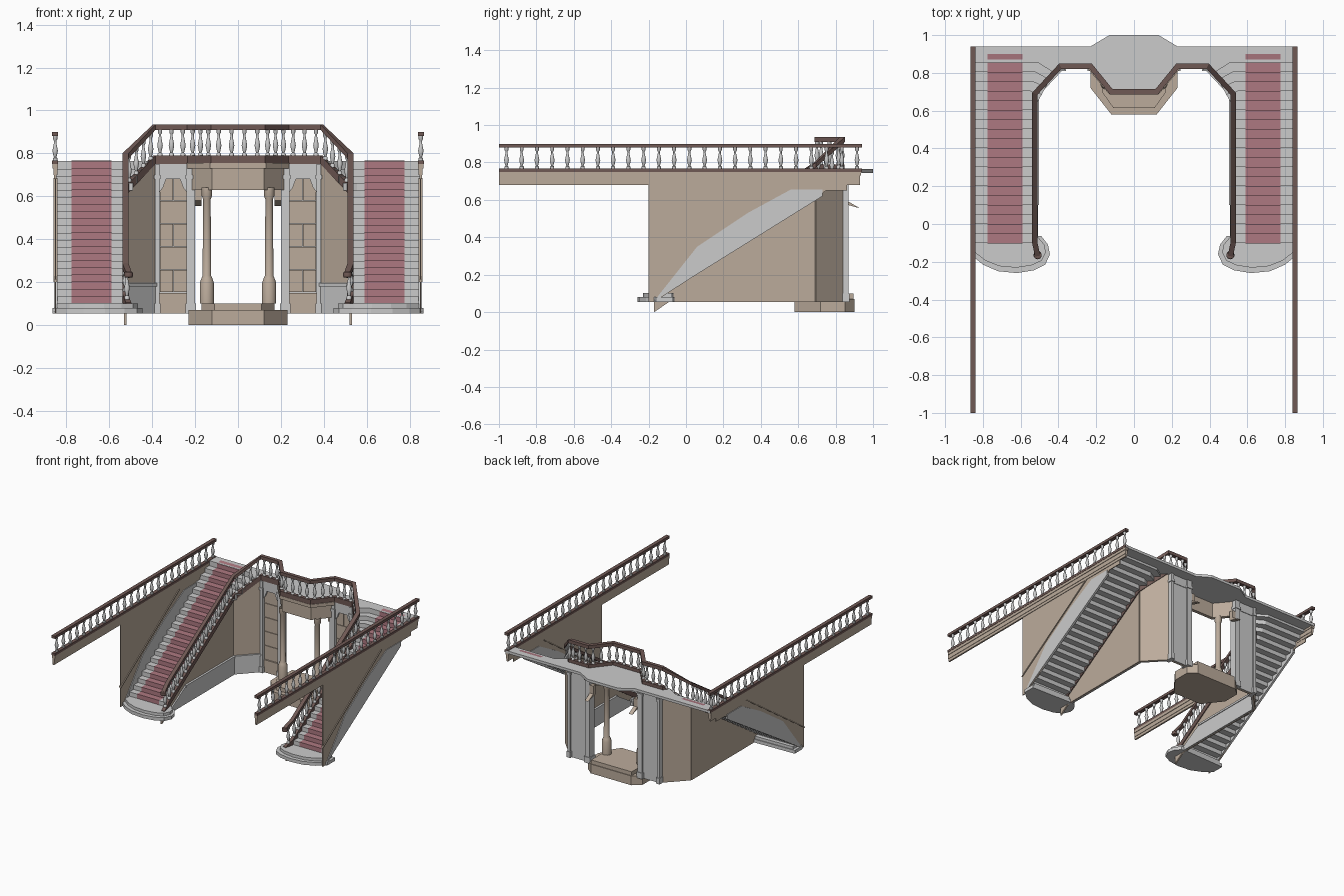
import bpy, math
from mathutils import Vector

if "Cube" in bpy.data.objects:
    bpy.data.objects.remove(bpy.data.objects["Cube"])


def material(name, rgb):
    m = bpy.data.materials.new(name)
    m.diffuse_color = (*rgb, 1)
    m.use_nodes = True
    m.node_tree.nodes["Principled BSDF"].inputs["Base Color"].default_value = m.diffuse_color
    return m


STONE = material("tan_stone", (.5, .41, .33))
WOOD = material("dark_wood", (.16, .1, .09))
RED = material("red_carpet", (.42, .19, .22))


def make(name, verts, faces, mat=None, mirror=True, smooth=False, recalc=True):
    me = bpy.data.meshes.new(name)
    me.from_pydata([tuple(v) for v in verts], [], faces)
    if recalc:
        import bmesh
        bm = bmesh.new()
        bm.from_mesh(me)
        bmesh.ops.recalc_face_normals(bm, faces=bm.faces)
        bm.to_mesh(me)
        bm.free()
    ob = bpy.data.objects.new(name, me)
    bpy.context.collection.objects.link(ob)
    if mat:
        me.materials.append(mat)
    if smooth:
        bpy.context.view_layer.objects.active = ob
        ob.select_set(True)
        bpy.ops.object.shade_smooth_by_angle(angle=math.radians(50))
        ob.select_set(False)
    if mirror:
        ob.modifiers.new("mirror", 'MIRROR')
    return ob


def prism(name, pts, axis, a, b, mat=None):
    """Extrude a 2D outline along an axis from a to b."""
    put = {'x': lambda p, h: (h, p[0], p[1]), 'y': lambda p, h: (p[0], h, p[1]),
           'z': lambda p, h: (p[0], p[1], h)}[axis]
    n = len(pts)
    verts = [put(p, h) for h in (a, b) for p in pts]
    faces = [tuple(range(n)), tuple(range(n, 2 * n))]
    faces += [(i, (i + 1) % n, n + (i + 1) % n, n + i) for i in range(n)]
    return make(name, verts, faces, mat)


def box(name, x0, x1, y0, y1, z0, z1, mat=None):
    return prism(name, [(x0, y0), (x1, y0), (x1, y1), (x0, y1)], 'z', z0, z1, mat)


def strip(name, pts, w, mat=None):
    """Mitred wall or rail along points (x, y, z_bottom, z_top)."""
    verts, faces = [], []
    dirs = [(Vector(b[:2]) - Vector(a[:2])).normalized() for a, b in zip(pts, pts[1:])]
    for i, (x, y, zb, zt) in enumerate(pts):
        d0, d1 = dirs[max(i - 1, 0)], dirs[min(i, len(dirs) - 1)]
        d = (d0 + d1).normalized()
        o = Vector((-d.y, d.x)) * (w / 2 / max(.4, d.dot(d0)))
        verts += [(x - o.x, y - o.y, zb), (x + o.x, y + o.y, zb),
                  (x + o.x, y + o.y, zt), (x - o.x, y - o.y, zt)]
        if i:
            k = 4 * i
            faces += [(k - 4 + j, k - 4 + (j + 1) % 4, k + (j + 1) % 4, k + j) for j in range(4)]
    faces += [(0, 1, 2, 3), tuple(range(len(verts) - 4, len(verts)))]
    return make(name, verts, faces, mat)


def lathes(name, spots, profile, sides, mat=None):
    """Turned parts at (x, y, z, height); profile is (radius, fraction)."""
    verts, faces = [], []
    for x, y, z, h in spots:
        s = len(verts)
        for r, t in profile:
            verts += [(x + r * math.cos(a), y + r * math.sin(a), z + h * t)
                      for a in (2 * math.pi * (j + .5) / sides for j in range(sides))]
        for i in range(len(profile) - 1):
            for j in range(sides):
                k, q = s + i * sides, (j + 1) % sides
                faces.append((k + j, k + q, k + sides + q, k + sides + j))
    return make(name, verts, faces, mat, smooth=True)


# Stair flight: thin zigzag of risers and treads, fanning out near the top
STEPS, RUN, RISE = 20, .0503, .033


def step_line(i):
    y = -.1 + RUN * i
    s = max(0, (y - .62) / .235)
    return [(.85, y), (.58 - .07 * s, y), (.525 - .1 * s, min(y, .62) + .18 * s)]


verts, faces = [], []
for i in range(STEPS):
    for z in (.1 + RISE * i, .1 + RISE * (i + 1)):
        verts += [(x, y, z) for x, y in step_line(i)]
for k in range(2 * STEPS - 1):
    faces += [(3 * k + j, 3 * k + j + 1, 3 * k + j + 4, 3 * k + j + 3) for j in (0, 1)]
make("stair_flight", verts, faces)

# Carpet runner
verts = []
for i in range(STEPS):
    y = -.103 + RUN * i
    for z in (.103 + RISE * i, .103 + RISE * (i + 1)):
        verts += [(.59, y, z), (.775, y, z)]
verts += [(.59, .9, .768), (.775, .9, .768)]
make("carpet_runner", verts, [(2 * k, 2 * k + 1, 2 * k + 3, 2 * k + 2)
                              for k in range(2 * STEPS)], RED)

# Rounded starting steps
foot = [(.865, -.07), (.865, -.16), (.8, -.215), (.72, -.25), (.62, -.26), (.53, -.245),
        (.47, -.215), (.445, -.16), (.455, -.11), (.49, -.065), (.525, -.06)]
prism("starting_step", foot, 'z', .055, .08)
prism("starting_step_upper", [(.66 + (x - .66) * .9, -.1 + (y + .1) * .82) for x, y in foot],
      'z', .08, .101)

# Upper landing slab
prism("landing", [(0, 1), (.13, 1), (.23, .94), (.86, .94)] + step_line(STEPS - 1)
      + [(.39, .83), (.23, .83), (.12, .7), (0, .7)], 'z', .745, .765)

# Inner walls below the flights, with wainscot
prism("inner_flight_wall", [(-.17, 0), (-.09, .055), (.69, .055), (.69, .63), (-.1, .115),
                            (-.17, .07)], 'x', .519, .531, STONE)
strip("diagonal_wall", [(.525, .69, .055, .63), (.385, .835, .055, .76)], .012, STONE)
dado = [(.382, .825), (.513, .686), (.513, .1), (.513, -.08)]
strip("inner_wainscot", [(x, y, .055, .19 if y > 0 else .08) for x, y in dado], .01)
strip("wainscot_cap", [(x, y, .18, .195) for x, y in dado[:3]], .02)

# Outer walls above the flights, with sloped wainscot
prism("outer_wall", [(-.2, .055), (-.17, .055), (.75, .65), (.86, .65), (.86, .69), (-.2, .69)],
      'x', .847, .853, STONE)
prism("outer_wainscot", [(-.17, .06), (.73, .62), (.73, .655), (.56, .655), (.33, .53),
                         (.06, .35)], 'x', .842, .858)
strip("outer_wall_molding", [(.85, -.2, .2, .21), (.85, .5, .675, .685)], .018, STONE)

# Straight gallery balustrades
box("gallery_fascia", .842, .86, -1, .93, .70, .75, STONE)
box("gallery_fascia_lower", .845, .857, -1, .93, .68, .70, STONE)
box("gallery_fascia_upper", .838, .864, -1, .935, .73, .75, STONE)
box("gallery_curb", .838, .866, -1, .94, .75, .768, WOOD)
box("gallery_handrail", .838, .866, -1, .94, .88, .9, WOOD)

# Curved-plan balustrade: landing front, then down the inside of each flight
path = [(0, .7, .765), (.12, .7, .765), (.23, .835, .765), (.39, .835, .765),
        (.525, .69, .63), (.525, -.1, .12), (.51, -.17, .08)]
strip("inner_curb", [(x, y, z - .015, z + .025) for x, y, z in path], .026, WOOD)
strip("inner_handrail", [(x, y, z + .145, z + .17) for x, y, z in path], .028, WOOD)
lathes("handrail_scroll", [(.51, -.165, .22, .03)],
       [(0, 0), (.02, .1), (.022, .5), (.02, .9), (0, 1)], 10, WOOD)

# Turned balusters for all rails
spots = [(.852, -.96 + .0815 * i, .766, .116) for i in range(24)]
for a, b in zip(path, path[1:]):
    a, b = Vector(a), Vector(b)
    n = max(1, round((b - a).xy.length / .05))
    for i in range(n):
        p = a.lerp(b, (i + .5) / n)
        spots.append((p.x, p.y, p.z + .02, .13))
lathes("balusters", spots, [(.012, 0), (.012, .1), (.006, .14), (.010, .25), (.014, .4),
                            (.010, .56), (.006, .72), (.006, .8), (.011, .86), (.011, 1)], 8)

# Block panels between pilasters
box("panel_backing", .24, .37, .85, .856, .055, .7)
box("panel_plinth", .24, .365, .832, .85, .055, .15, STONE)
for r in range(5):
    z0, z1 = .153 + r * .107, .257 + r * .107
    cuts = [.24, .365] if r % 2 else [.24, .302, .365]
    for c0, c1 in zip(cuts, cuts[1:]):
        box("panel_block", c0 + .001, c1 - .001, .838, .85, z0, z1, STONE)
for x0, x1 in ((.2, .24), (.365, .386)):
    box("pilaster", x0, x1, .815, .87, .055, .75)
    box("pilaster_foot", x0 - .005, x1 + .005, .81, .875, .055, .1)
    box("pilaster_capital", x0 - .005, x1 + .005, .81, .875, .68, .7)
box("panel_header", .235, .37, .822, .86, .68, .75)
for x, d in ((.24, .03), (.365, -.03)):
    prism("panel_corner", [(x, .62), (x + d * .5, .64), (x + d, .68), (x, .68)],
          'y', .825, .85)

# Portico: stepped base, columns, lintel and brackets
prism("portico_base", [(0, .58), (.12, .58), (.23, .72), (.23, .85), (.17, .9), (0, .9)],
      'z', 0, .07, STONE)
prism("portico_base_upper", [(0, .615), (.11, .615), (.17, .7), (.17, .895), (0, .895)],
      'z', .07, .1, STONE)
lathes("portico_column", [(.145, .745, .1, .54)],
       [(.034, 0), (.034, .18), (.026, .22), (.021, .24), (.018, .9), (.025, .93), (.025, 1)],
       12, STONE)
lintel = [(0, .715), (.115, .715), (.21, .83)]
strip("portico_lintel", [(x, y, .63, .75) for x, y in lintel], .025, STONE)
strip("portico_cornice", [(0, .705, .73, .755), (.12, .705, .73, .755),
                          (.225, .83, .73, .755)], .04, STONE)
prism("portico_bracket", [(.87, .59), (.87, .65), (.84, .65), (.84, .58), (.93, .555)],
      'x', .17, .2, STONE)
